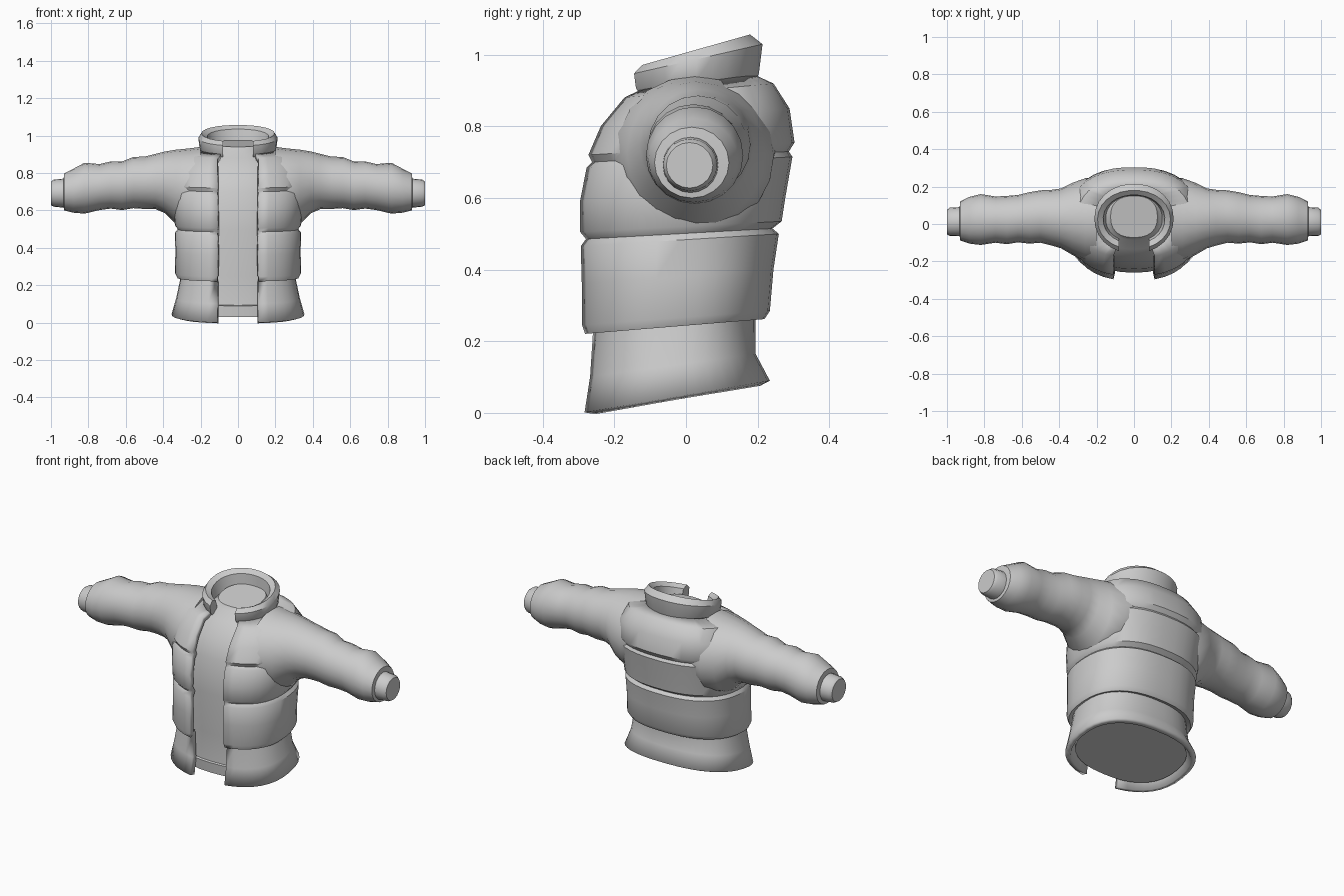
import bpy, bmesh
from math import sin, cos, asin, pi

cube = bpy.data.objects.get("Cube")
if cube:
    bpy.data.objects.remove(cube)

fabric = bpy.data.materials.new("grey_fabric")
fabric.use_nodes = True
fabric.diffuse_color = (0.6, 0.6, 0.6, 1)
fabric.node_tree.nodes["Principled BSDF"].inputs["Base Color"].default_value = (0.6, 0.6, 0.6, 1)


def power(v, e):
    return abs(v) ** e * (1 if v >= 0 else -1)


def body_ring(half_width, front, back, z_front, z_back, gap=0, p=2.4, n=36):
    """Tilted rounded ring round the body, starting at the front; gap leaves it open there."""
    start = asin((gap / half_width) ** (p / 2))
    steps = n - 1 if gap else n
    ring = []
    for i in range(n):
        t = start + (2 * pi - 2 * start) * i / steps
        x = half_width * power(sin(t), 2 / p)
        f = 0.5 - 0.5 * power(cos(t), 2 / p)
        ring.append((x, front + (back - front) * f, z_front + (z_back - z_front) * f))
    return ring


def sleeve_ring(x, front, back, low, high, n=20):
    return [(x, (front + back) / 2 + (back - front) / 2 * cos(2 * pi * i / n),
             (low + high) / 2 + (high - low) / 2 * sin(2 * pi * i / n)) for i in range(n)]


def loft(name, rings, closed=True, wrap=False, fill=False, angle=40):
    """Skin a stack of rings; wrap joins the last ring to the first."""
    bm = bmesh.new()
    rows = [[bm.verts.new(co) for co in ring] for ring in rings]
    if wrap:
        rows.append(rows[0])
    n = len(rows[0])
    for a, b in zip(rows, rows[1:]):
        for i in range(n if closed else n - 1):
            j = (i + 1) % n
            bm.faces.new((a[i], a[j], b[j], b[i]))
    if fill:
        bmesh.ops.holes_fill(bm, edges=bm.edges[:], sides=0)
        bmesh.ops.recalc_face_normals(bm, faces=bm.faces[:])
    mesh = bpy.data.meshes.new(name)
    bm.to_mesh(mesh)
    bm.free()
    obj = bpy.data.objects.new(name, mesh)
    bpy.context.collection.objects.link(obj)
    mesh.materials.append(fabric)
    bpy.ops.object.select_all(action='DESELECT')
    obj.select_set(True)
    bpy.context.view_layer.objects.active = obj
    bpy.ops.object.shade_smooth_by_angle(angle=angle * pi / 180)
    return obj


# Jacket shell: flared skirt, two padded bands, chest and shoulders
# (half width, front y, back y, front z, back z)
shell = [
    (.355, -.29, .235, .0, .09), (.33, -.275, .195, .1, .165), (.305, -.268, .195, .23, .27),
    (.325, -.29, .22, .22, .262), (.337, -.298, .235, .245, .285), (.335, -.299, .245, .36, .4),
    (.337, -.302, .26, .465, .5), (.322, -.288, .242, .485, .515),
    (.337, -.304, .268, .505, .535), (.345, -.304, .278, .59, .6), (.355, -.285, .298, .685, .715),
    (.345, -.27, .288, .7, .73),
    (.355, -.28, .304, .72, .755), (.35, -.245, .29, .8, .85), (.3, -.18, .245, .88, .92),
]
rings = [body_ring(*r, gap=.11) for r in shell]
rings.append(body_ring(.19, -.13, .19, .905, .945, gap=.09))
jacket = loft("jacket_shell", rings, closed=False)
padding = jacket.modifiers.new("padding", 'SOLIDIFY')
padding.thickness = .03
padding.offset = -1

# Inner shirt seen through the front opening, closed at hem and neck
shirt = [
    (.305, -.245, .195, .03, .1), (.305, -.25, .19, .09, .14), (.295, -.237, .17, .093, .143),
    (.285, -.232, .16, .25, .28), (.29, -.26, .22, .5, .52), (.29, -.24, .25, .7, .72),
    (.27, -.2, .24, .8, .82), (.2, -.135, .2, .88, .9), (.14, -.085, .16, .92, .95),
    (.125, -.072, .15, .94, .975),
]
loft("inner_shirt", [body_ring(*r) for r in shirt], fill=True)

# Padded stand-up collar, open at the front
collar = [
    (.185, -.14, .195, .885, .92), (.205, -.152, .205, .905, .95), (.212, -.157, .215, .945, 1.03),
    (.195, -.135, .18, .968, 1.057), (.165, -.105, .155, .955, 1.035), (.15, -.09, .15, .895, .94),
]
loft("collar", [body_ring(*r, gap=.08, p=2.1, n=24) for r in collar],
     closed=False, wrap=True, fill=True)

# Puffy sleeve with a narrow cuff: (x, front y, back y, low z, high z)
sleeve = [
    (.2, -.2, .25, .53, .94), (.26, -.2, .245, .5, .932), (.33, -.165, .22, .525, .925),
    (.39, -.13, .19, .585, .915), (.44, -.115, .183, .607, .903), (.5, -.1, .18, .608, .888),
    (.56, -.105, .17, .612, .886), (.62, -.098, .155, .602, .862), (.68, -.108, .15, .61, .862),
    (.74, -.1, .147, .602, .848), (.82, -.112, .16, .583, .855), (.88, -.105, .145, .588, .823),
    (.93, -.088, .12, .6, .798), (.932, -.065, .09, .615, .77),
    (.985, -.064, .087, .62, .765), (1.0, -.055, .075, .628, .755),
]
sleeves = loft("sleeves", [sleeve_ring(*r) for r in sleeve], fill=True, angle=45)
sleeves.modifiers.new("other_side", 'MIRROR')
